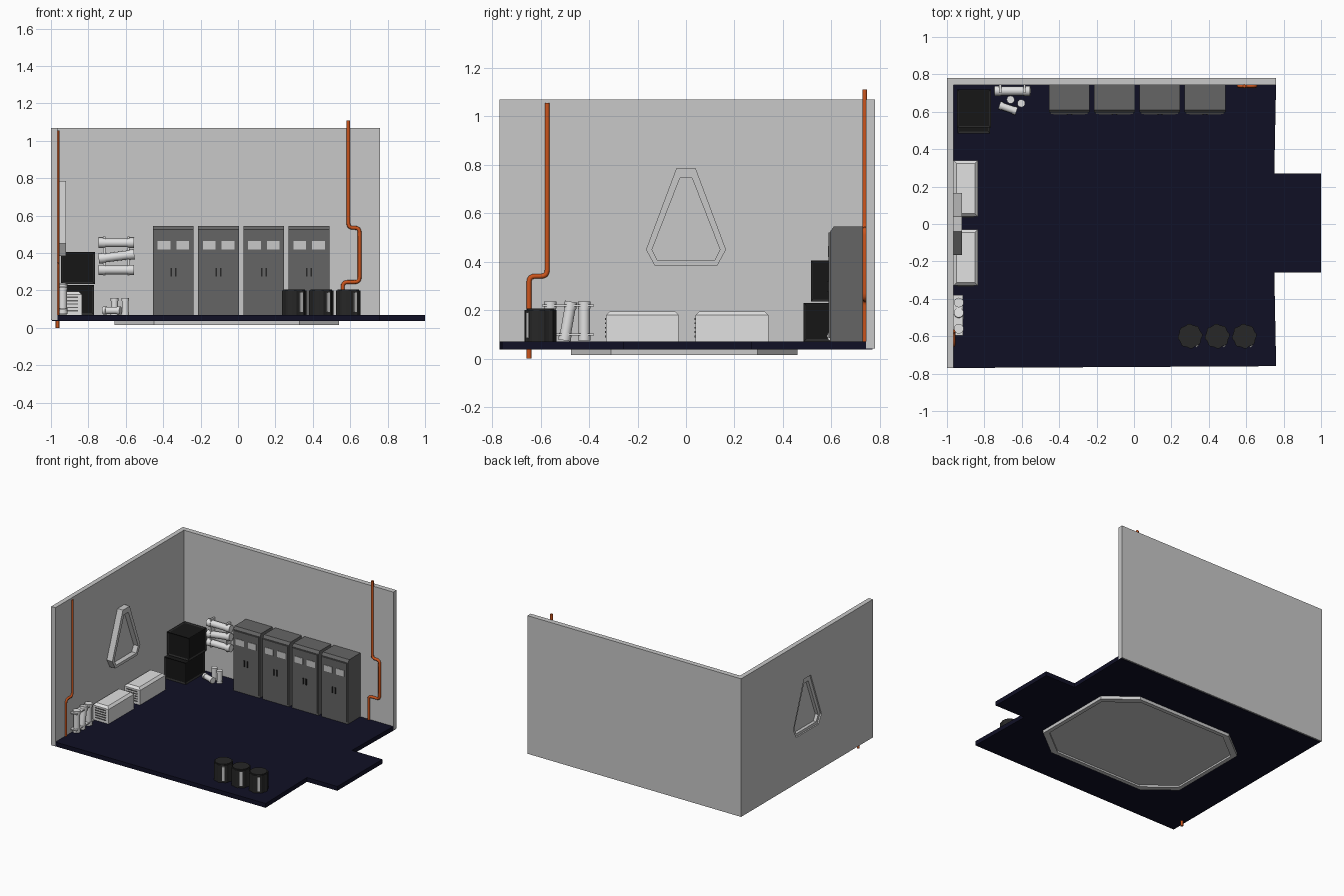
import bpy, bmesh
from math import cos, sin, pi, radians
from mathutils import Vector, Matrix

if "Cube" in bpy.data.objects:
    bpy.data.objects.remove(bpy.data.objects["Cube"])


def material(name, *rgb):
    m = bpy.data.materials.new(name)
    m.use_nodes = True
    m.diffuse_color = (*rgb, 1)
    m.node_tree.nodes["Principled BSDF"].inputs["Base Color"].default_value = (*rgb, 1)
    return m


wall_grey = material("wall grey", .58, .58, .58)
white = material("off white", .75, .75, .75)
navy = material("floor navy", .005, .005, .018)
steel = material("locker grey", .13, .13, .13)
charcoal = material("charcoal", .02, .02, .02)
black = material("black", .008, .008, .008)
orange = material("pipe orange", .6, .09, .012)


def finish(name, bm, *mats, smooth=False):
    bmesh.ops.recalc_face_normals(bm, faces=bm.faces)
    mesh = bpy.data.meshes.new(name)
    bm.to_mesh(mesh)
    bm.free()
    ob = bpy.data.objects.new(name, mesh)
    bpy.context.collection.objects.link(ob)
    for m in mats:
        mesh.materials.append(m)
    if smooth:
        bpy.ops.object.select_all(action='DESELECT')
        ob.select_set(True)
        bpy.context.view_layer.objects.active = ob
        bpy.ops.object.shade_smooth_by_angle(angle=radians(35))
    return ob


def add_box(bm, x, y, z):
    size = [b - a for a, b in (x, y, z)]
    mid = [(a + b) / 2 for a, b in (x, y, z)]
    m = Matrix.Translation(mid) @ Matrix.Diagonal((*size, 1))
    return bmesh.ops.create_cube(bm, size=1, matrix=m)["verts"]


def box(name, x, y, z, mat):
    bm = bmesh.new()
    add_box(bm, x, y, z)
    return finish(name, bm, mat)


def add_rod(bm, a, b, r, sides=16):
    a, b = Vector(a), Vector(b)
    d = b - a
    m = Matrix.Translation((a + b) / 2) @ d.to_track_quat('Z', 'Y').to_matrix().to_4x4()
    bmesh.ops.create_cone(bm, cap_ends=True, segments=sides, radius1=r, radius2=r,
                          depth=d.length, matrix=m)


def place(p, h, axis):
    return (h, *p) if axis == 'x' else (*p, h)


def prism(name, outline, lo, hi, mat, axis='z'):
    bm = bmesh.new()
    rows = [[bm.verts.new(place(p, h, axis)) for p in outline] for h in (lo, hi)]
    for row in rows:
        bm.faces.new(row)
    n = len(outline)
    for i in range(n):
        j = (i + 1) % n
        bm.faces.new((rows[0][i], rows[0][j], rows[1][j], rows[1][i]))
    return finish(name, bm, mat)


def ring(name, outer, inner, lo, hi, mat, axis='z'):
    bm = bmesh.new()
    loops = [[bm.verts.new(place(p, h, axis)) for p in pts]
             for pts, h in ((outer, lo), (outer, hi), (inner, hi), (inner, lo))]
    n = len(outer)
    for k in range(4):
        a, b = loops[k], loops[(k + 1) % 4]
        for i in range(n):
            j = (i + 1) % n
            bm.faces.new((a[i], a[j], b[j], b[i]))
    return finish(name, bm, mat)


# Floor with doorway landing
prism("floor", [(-.995, -.77), (.76, -.76), (.75, -.26), (1, -.26), (1, .27),
                (.75, .27), (.76, .77), (-.995, .77)], .038, .07, navy)


# Octagonal base under the floor
def octagon(inset):
    x0, x1, y0, y1 = -.66 + inset, .54 - inset, -.475 + inset, .46 - inset
    cx, cy = .21, .165
    return [(x0 + cx, y0), (x1 - cx, y0), (x1, y0 + cy), (x1, y1 - cy),
            (x1 - cx, y1), (x0 + cx, y1), (x0, y1 - cy), (x0, y0 + cy)]


ring("base_rim", octagon(0), octagon(.03), .015, .04, wall_grey)
prism("base_panel", octagon(.025), .028, .04, wall_grey)


# Walls, with the window opening in the left-hand one
def mirrored(half):
    return half + [(-y, z) for y, z in reversed(half)]


opening = mirrored([(.04, .785), (.165, .45), (.13, .385)])
glazing = mirrored([(.025, .745), (.14, .45), (.118, .405)])
wall_edge = [(.78, 1.07), (.78, .45), (.78, .042), (-.77, .042), (-.77, .45), (-.77, 1.07)]
ring("side_wall", wall_edge, opening, -1, -.965, wall_grey, 'x')
box("back_wall", (-.965, .76), (.742, .78), (.042, 1.07), wall_grey)
ring("window_frame", opening, glazing, -.99, -.92, wall_grey, 'x')
prism("window_pane", glazing, -.966, -.958, wall_grey, 'x')

# Lockers along the back wall
for k in range(4):
    x0 = -.455 + k * .242
    x1, mid = x0 + .218, x0 + .109
    body = prism(f"locker_{k + 1}", [(.595, .07), (.595, .525), (.61, .545), (.742, .545),
                                     (.742, .07)], x0, x1, steel, 'x')
    box(f"locker_door_{k + 1}", (x0 + .008, x1 - .008), (.589, .596), (.085, .52), steel)
    for s in (-1, 1):
        c = mid + s * .05
        box(f"locker_window_{k + 1}", (c - .034, c + .034), (.586, .59), (.42, .465), wall_grey)
        h = mid + s * .012
        box(f"locker_handle_{k + 1}", (h - .004, h + .004), (.582, .59), (.275, .32), charcoal)

# Stacked dark crates with recessed panels
for name, x, y, z in (("lower_crate", (-.945, -.77), (.485, .71), (.07, .23)),
                      ("upper_crate", (-.945, -.765), (.515, .72), (.235, .405))):
    bm = bmesh.new()
    add_box(bm, x, y, z)
    panels = list(bm.faces)
    bmesh.ops.inset_individual(bm, faces=panels, thickness=.014, depth=-.006)
    for f in panels:
        f.material_index = 1
    finish(name, bm, charcoal, black)

# White equipment cases with louvred front ends
for k, y0 in enumerate((-.33, .04)):
    bm = bmesh.new()
    add_box(bm, (-.964, -.835), (y0, y0 + .3), (.07, .195))
    top = [e for e in bm.edges if all(v.co.z > .19 for v in e.verts)]
    bmesh.ops.bevel(bm, geom=top, offset=.016, segments=1, affect='EDGES')
    finish(f"equipment_case_{k + 1}", bm, white)
    for i in range(5):
        z = .088 + i * .018
        box(f"case_louvre_{k + 1}", (-.945, -.855), (y0 - .004, y0 + .001), (z, z + .007), steel)


# Canisters with collars at both ends
def canister(name, a, b, r):
    a, b = Vector(a), Vector(b)
    bm = bmesh.new()
    add_rod(bm, a, b, r * .88)
    for t in (0, .82):
        add_rod(bm, a.lerp(b, t), a.lerp(b, t + .18), r)
    finish(name, bm, white, smooth=True)


# Wall rack of three horizontal canisters
for z, tilt in ((.31, 0), (.382, .012), (.455, 0)):
    canister("rack_canister", (-.745, .712, z - tilt), (-.555, .712, z + tilt), .027)
for x in (-.715, -.585):
    box("rack_bracket", (x - .006, x + .006), (.7, .742), (.28, .49), white)

# Floor rack of three upright canisters
for y, tilt in ((-.56, 0), (-.488, .014), (-.42, 0)):
    canister("upright_canister", (-.937, y - tilt, .075), (-.937, y + tilt, .235), .026)
for z in (.095, .215):
    box("upright_rack_shelf", (-.965, -.915), (-.595, -.38), (z, z + .008), white)

# Loose canisters on the floor
canister("loose_canister", (-.66, .665, .07), (-.66, .665, .16), .021)
canister("loose_canister", (-.603, .645, .07), (-.603, .645, .16), .021)
canister("loose_canister", (-.72, .635, .093), (-.628, .603, .093), .022)

# Ribbed barrels with a pale label strip
for k in range(3):
    cx, cy = .3 + k * .145, -.6
    outline = []
    for i in range(32):
        r = .066 if i % 4 < 2 else .061
        outline.append((cx + r * cos(i * pi / 16), cy + r * sin(i * pi / 16)))
    prism(f"barrel_{k + 1}", outline, .07, .2, charcoal)
    bm = bmesh.new()
    add_rod(bm, (cx, cy, .198), (cx, cy, .206), .058, 24)
    finish(f"barrel_lid_{k + 1}", bm, charcoal, smooth=True)
    bm = bmesh.new()
    strip = add_box(bm, (.062, .068), (-.009, .009), (.085, .19))
    bmesh.ops.transform(bm, verts=strip, matrix=Matrix.Translation((cx, cy, 0))
                        @ Matrix.Rotation(radians(-55), 4, 'Z'))
    finish(f"barrel_strip_{k + 1}", bm, wall_grey)


# Orange conduits with rounded bends
def conduit(name, points, r=.01, bend=.025):
    pts = [Vector(p) for p in points]
    path = [pts[0]]
    for a, p, b in zip(pts, pts[1:], pts[2:]):
        s, e = p + (a - p).normalized() * bend, p + (b - p).normalized() * bend
        path += [s.lerp(p, t).lerp(p.lerp(e, t), t) for t in (0, .25, .5, .75, 1)]
    path.append(pts[-1])
    curve = bpy.data.curves.new(name, 'CURVE')
    curve.dimensions = '3D'
    curve.bevel_depth, curve.bevel_resolution, curve.use_fill_caps = r, 2, True
    spline = curve.splines.new('POLY')
    spline.points.add(len(path) - 1)
    for q, p in zip(spline.points, path):
        q.co = (*p, 1)
    curve.materials.append(orange)
    ob = bpy.data.objects.new(name, curve)
    bpy.context.collection.objects.link(ob)


px, py = -.965, .738
conduit("side_conduit", [(px, -.648, 0), (px, -.648, .34), (px, -.573, .34), (px, -.573, 1.055)])
conduit("back_conduit", [(.56, py, .05), (.56, py, .245), (.65, py, .245), (.65, py, .535),
                         (.59, py, .535), (.59, py, 1.11)])
